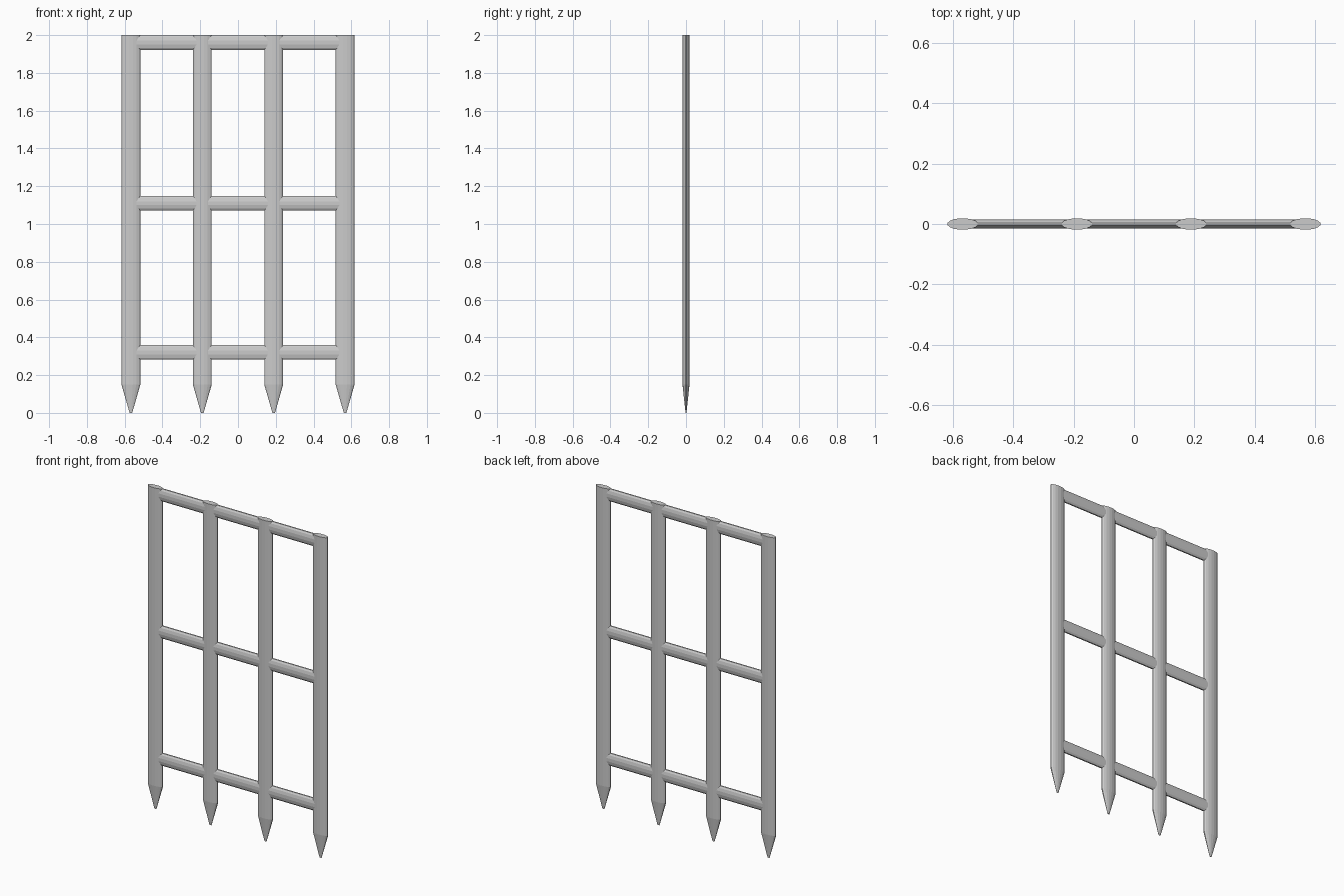
import bpy, bmesh
from math import cos, sin, pi

if "Cube" in bpy.data.objects:
    bpy.data.objects.remove(bpy.data.objects["Cube"])


def loft(name, rings, sides, axis):
    """Flat-shaded elliptical bar; rings are (position, half_width, half_depth, centre)."""
    bm = bmesh.new()
    loops = []
    for pos, a, b, c in rings:
        loop = []
        for i in range(sides):
            t = 2 * pi * (i + 0.5) / sides
            u, v = c + a * cos(t), b * sin(t)
            loop.append(bm.verts.new((u, v, pos) if axis == 'Z' else (pos, v, u)))
        loops.append(loop)
    for lo, hi in zip(loops, loops[1:]):
        for i in range(sides):
            j = (i + 1) % sides
            bm.faces.new((lo[i], lo[j], hi[j], hi[i]))
    bm.faces.new(loops[0])
    bm.faces.new(loops[-1])
    bmesh.ops.recalc_face_normals(bm, faces=bm.faces)
    me = bpy.data.meshes.new(name)
    bm.to_mesh(me)
    bm.free()
    ob = bpy.data.objects.new(name, me)
    bpy.context.collection.objects.link(ob)
    return ob


# Upright posts with pointed feet
for x in (-0.567, -0.189, 0.189, 0.567):
    loft("post", [(0, 0.007, 0.0025, x), (0.15, 0.051, 0.019, x),
                  (2.0, 0.051, 0.019, x)], 16, 'Z')

# Horizontal rails, ending inside the outer posts
for z in (0.32, 1.11, 1.961):
    loft("rail", [(-0.56, 0.04, 0.0155, z), (0.56, 0.04, 0.0155, z)], 12, 'X')
